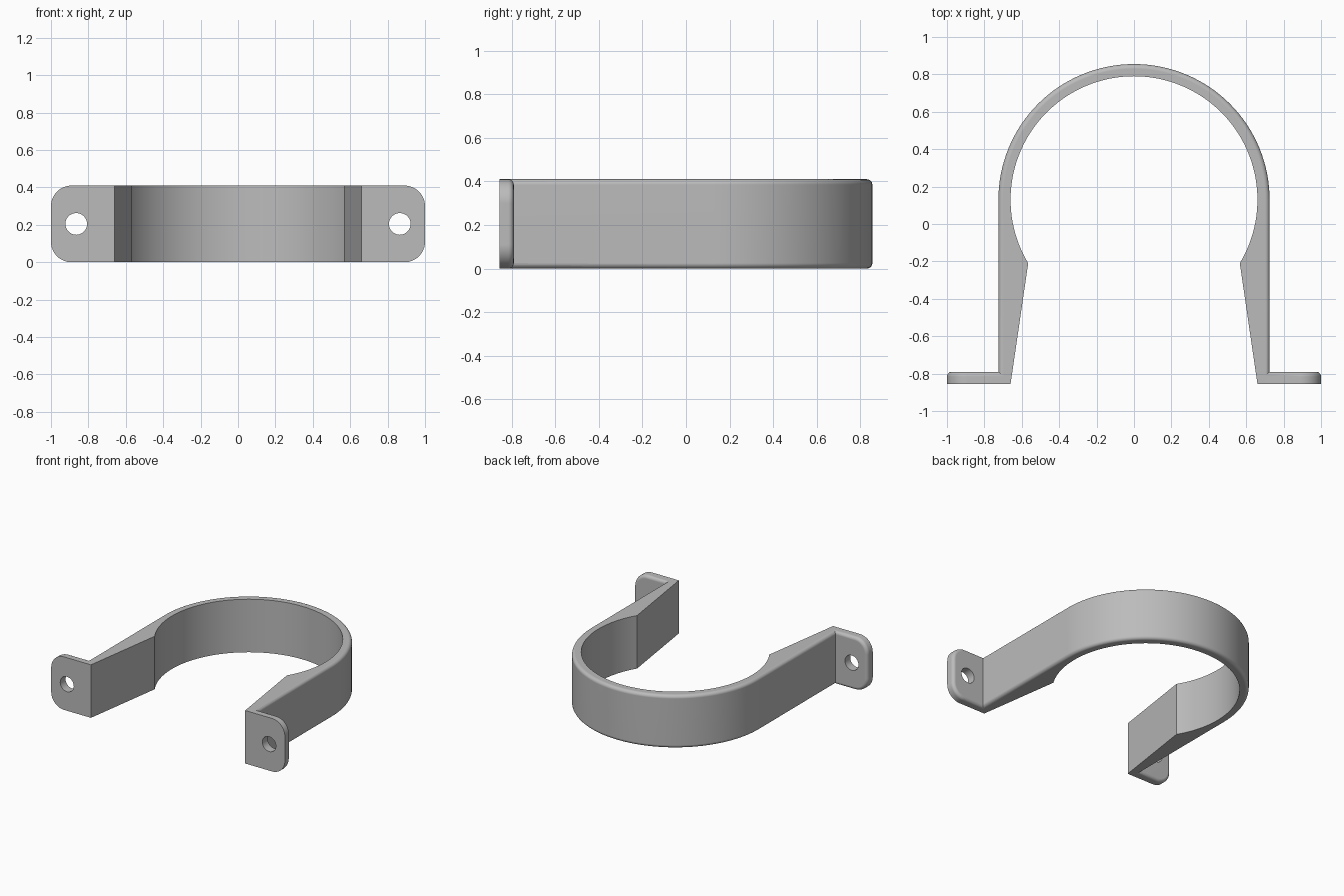
import bpy, bmesh, math
from mathutils import Vector

cube = bpy.data.objects.get("Cube")
if cube:
    bpy.data.objects.remove(cube, do_unlink=True)

HEIGHT = 0.41
FRONT = -0.855
CY = 0.13            # centre of the ring
R_OUT, R_IN = 0.725, 0.66
FILLET = 0.025

gray = bpy.data.materials.new("plain gray")
gray.use_nodes = True
gray.diffuse_color = (0.5, 0.5, 0.5, 1)
gray.node_tree.nodes["Principled BSDF"].inputs["Base Color"].default_value = (0.5, 0.5, 0.5, 1)


def arc(cx, cy, r, a0, a1, n):
    """Points on an arc, angles in degrees."""
    angles = [math.radians(a0 + (a1 - a0) * i / n) for i in range(n + 1)]
    return [(cx + r * math.cos(a), cy + r * math.sin(a)) for a in angles]


def prism(name, points, direction, is_filleted):
    """Extrude a closed outline and round the edges picked by a rule."""
    bm = bmesh.new()
    face = bm.faces.new([bm.verts.new(p) for p in points])
    out = bmesh.ops.extrude_face_region(bm, geom=[face])
    moved = [v for v in out["geom"] if isinstance(v, bmesh.types.BMVert)]
    bmesh.ops.translate(bm, verts=moved, vec=direction)
    bmesh.ops.recalc_face_normals(bm, faces=bm.faces)
    edges = [e for e in bm.edges if is_filleted(*[v.co for v in e.verts])]
    if edges:
        bmesh.ops.bevel(bm, geom=edges, offset=FILLET, segments=5, profile=0.5,
                        affect='EDGES', clamp_overlap=True)
    mesh = bpy.data.meshes.new(name)
    bm.to_mesh(mesh)
    bm.free()
    mesh.materials.append(gray)
    obj = bpy.data.objects.new(name, mesh)
    bpy.context.collection.objects.link(obj)
    return obj


def combine(target, tool, operation):
    mod = target.modifiers.new(operation.lower(), 'BOOLEAN')
    mod.operation, mod.solver, mod.object = operation, 'EXACT', tool
    bpy.context.view_layer.objects.active = target
    bpy.ops.object.modifier_apply(modifier=mod.name)
    bpy.data.objects.remove(tool, do_unlink=True)


# Strap: round outside with straight legs, inside arc ending in wedge-shaped legs
outer = [(R_OUT, FRONT)] + arc(0, CY, R_OUT, 0, 180, 64) + [(-R_OUT, FRONT)]
inner = [(-R_IN, FRONT)] + arc(0, CY, R_IN, 211, -31, 84) + [(R_IN, FRONT)]


def strap_rim(a, b):
    def outside(p):
        return abs(abs(p.x) - R_OUT) < 1e-4 or math.hypot(p.x, p.y - CY) > R_OUT - 1e-3 and p.y > CY
    return abs(a.z - b.z) < 1e-5 and outside(a) and outside(b) and abs(a.x - b.x) < 1


clamp = prism("clamp_strap", [(x, y, 0) for x, y in outer + inner], Vector((0, 0, HEIGHT)), strap_rim)

# Mounting ears: rounded plate with a screw hole, on both sides
BACK = -0.79
ROOT, CORNER = 0.675, 0.11
for side in (1, -1):
    tip = 1 - CORNER
    outline = ([(ROOT, 0)] + arc(tip, CORNER, CORNER, -90, 0, 12)
               + arc(tip, HEIGHT - CORNER, CORNER, 0, 90, 12) + [(ROOT, HEIGHT)])

    def ear_rim(a, b):
        on_back = abs(a.y - BACK) < 1e-4 and abs(b.y - BACK) < 1e-4
        return on_back and max(abs(a.x), abs(b.x)) > ROOT + 0.01

    thickness = Vector((0, BACK - FRONT, 0))
    ear = prism("mounting_ear", [(side * x, FRONT, z) for x, z in outline], thickness, ear_rim)
    hole = arc(0.865, HEIGHT / 2, 0.058, 0, 348.75, 31)
    cutter = prism("hole_cutter", [(side * x, FRONT - 0.1, z) for x, z in hole],
                   Vector((0, 0.3, 0)), lambda a, b: False)
    cutter.hide_render = True
    combine(ear, cutter, 'DIFFERENCE')
    combine(clamp, ear, 'UNION')

# Smooth curved faces, crisp flat ones
bpy.ops.object.select_all(action='DESELECT')
clamp.select_set(True)
bpy.context.view_layer.objects.active = clamp
bpy.ops.object.shade_smooth_by_angle(angle=math.radians(30))
normals = clamp.modifiers.new("even_shading", 'WEIGHTED_NORMAL')
normals.keep_sharp = True
